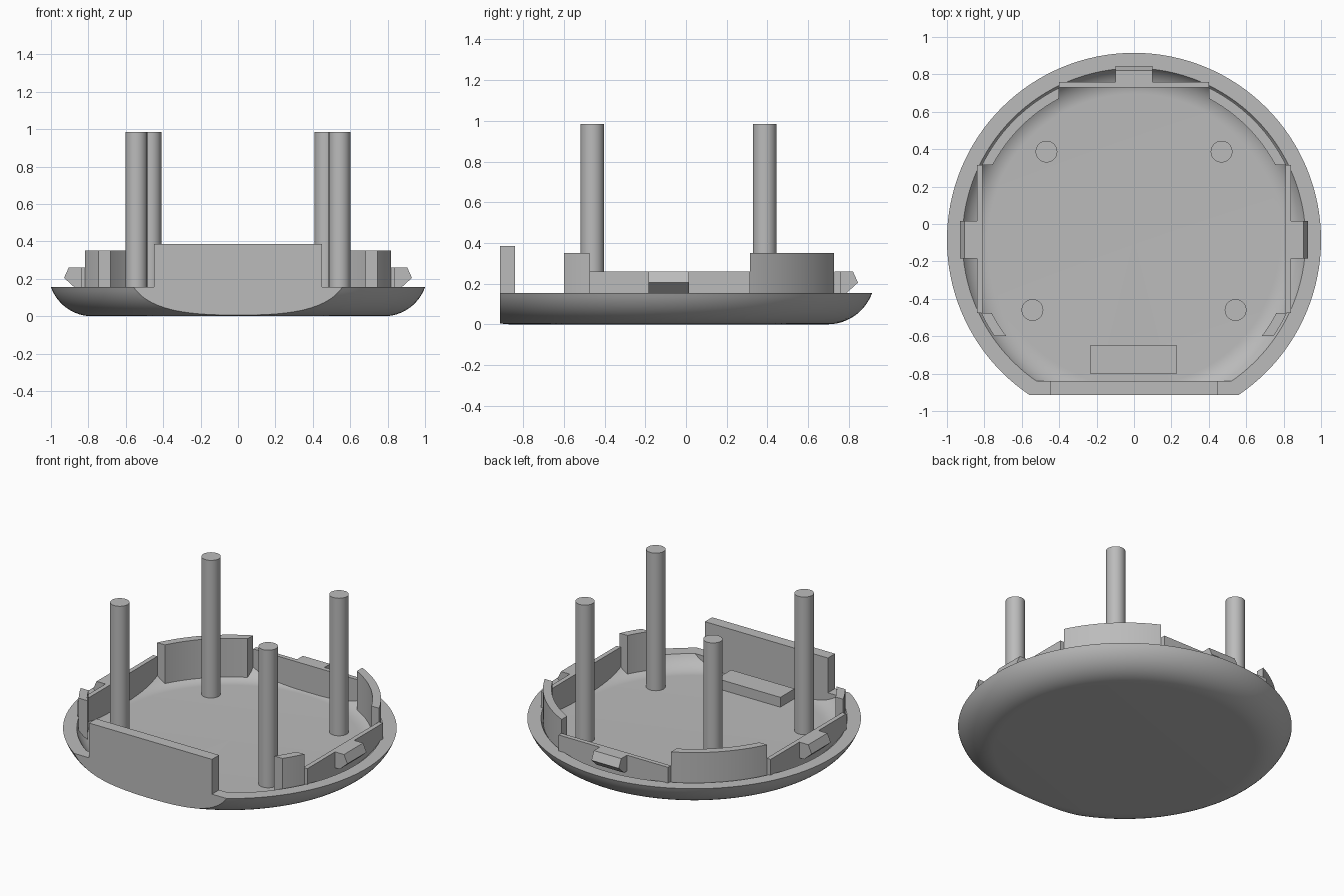
import bpy, bmesh, math
from mathutils import Vector, Matrix

cube = bpy.data.objects.get("Cube")
if cube:
    bpy.data.objects.remove(cube, do_unlink=True)

CY = -0.085          # centre of the round body
RIM = 0.155          # rim height
FLOOR = 0.075        # shell thickness
ARC_R = 0.78         # where the rounded edge starts
ARC = 0.2336         # radius of the rounded edge

grey = bpy.data.materials.new("light grey plastic")
grey.use_nodes = True
colour = (0.5, 0.5, 0.5, 1)
grey.diffuse_color = colour
grey.node_tree.nodes["Principled BSDF"].inputs["Base Color"].default_value = colour


def finish(bm, name, smooth=False):
    bmesh.ops.recalc_face_normals(bm, faces=bm.faces)
    mesh = bpy.data.meshes.new(name)
    bm.to_mesh(mesh)
    bm.free()
    mesh.materials.append(grey)
    ob = bpy.data.objects.new(name, mesh)
    bpy.context.collection.objects.link(ob)
    if smooth:
        shade(ob)
    return ob


def shade(ob):
    bpy.ops.object.select_all(action='DESELECT')
    ob.select_set(True)
    bpy.context.view_layer.objects.active = ob
    bpy.ops.object.shade_smooth_by_angle(angle=math.radians(30))


def lathe(profile, closed=False, steps=128):
    """Spin an (r, z) profile round the body's centre."""
    bm = bmesh.new()
    vs = [bm.verts.new((r, CY, z)) for r, z in profile]
    es = [bm.edges.new(p) for p in zip(vs, vs[1:])]
    if closed:
        es.append(bm.edges.new((vs[-1], vs[0])))
    bmesh.ops.spin(bm, geom=vs + es, cent=(0, CY, 0), axis=(0, 0, 1),
                   angle=math.tau, steps=steps)
    bmesh.ops.remove_doubles(bm, verts=bm.verts, dist=1e-5)
    return bm


def keep(bm, point, normal):
    """Cut by a plane, keep the side the normal points to, and cap it."""
    bmesh.ops.bisect_plane(bm, geom=bm.verts[:] + bm.edges[:] + bm.faces[:],
                           plane_co=point, plane_no=normal, clear_inner=True)
    bmesh.ops.holes_fill(bm, edges=[e for e in bm.edges if e.is_boundary], sides=0)


def box(name, x0, x1, y0, y1, z0, z1):
    bm = bmesh.new()
    bmesh.ops.create_cube(bm, size=1)
    bmesh.ops.scale(bm, vec=(x1 - x0, y1 - y0, z1 - z0), verts=bm.verts)
    bmesh.ops.translate(bm, vec=((x0 + x1) / 2, (y0 + y1) / 2, (z0 + z1) / 2), verts=bm.verts)
    return finish(bm, name)


def edge_arc(radius, n=12):
    """Rounded edge from the flat bottom up to the rim."""
    end = math.acos((ARC - RIM) / radius)
    return [(ARC_R + radius * math.sin(end * i / n), ARC - radius * math.cos(end * i / n))
            for i in range(n + 1)]


# Dish: rounded shell with a flat front, hollowed by a matching bowl
bm = lathe([(0, 0)] + edge_arc(ARC) + [(0, RIM)])
keep(bm, (0, -0.915, 0), (0, 1, 0))
dish = finish(bm, "dish")

inner = edge_arc(ARC - FLOOR)
bm = lathe([(0, FLOOR)] + inner + [(inner[-1][0], 0.3), (0, 0.3)])
keep(bm, (0, -0.84, 0), (0, 1, 0))
cutter = finish(bm, "bowl_cutter")
cutter.hide_render = True

mod = dish.modifiers.new("hollow", 'BOOLEAN')
mod.operation = 'DIFFERENCE'
mod.solver = 'EXACT'
mod.object = cutter
bpy.context.view_layer.objects.active = dish
bpy.ops.object.modifier_apply(modifier=mod.name)
bpy.data.objects.remove(cutter, do_unlink=True)
shade(dish)

# Front wall and floor block
box("front_wall", -0.45, 0.45, -0.915, -0.84, RIM, 0.385)
box("floor_block", -0.235, 0.23, -0.8, -0.65, FLOOR - 0.01, 0.14)

# Tall curved walls and low straight walls
ring = [(0.855, 0.09), (0.906, 0.13), (0.906, 0.35), (0.855, 0.35)]
for side, word in ((1, "left"), (-1, "right")):
    bm = lathe(ring, closed=True)
    keep(bm, (0.4 * side, 0, 0), (side, 0, 0))
    keep(bm, (0, 0.315, 0), (0, 1, 0))
    finish(bm, word + "_back_curved_wall", True)

    bm = lathe(ring, closed=True)
    keep(bm, (0.3 * side, 0, 0), (side, 0, 0))
    keep(bm, (0, -0.6, 0), (0, 1, 0))
    keep(bm, (0, -0.475, 0), (0, -1, 0))
    finish(bm, word + "_front_curved_wall", True)

    xs = sorted((0.81 * side, 0.84 * side))
    box(word + "_low_wall", *xs, -0.475, 0.315, 0.08, 0.26)
box("back_low_wall", -0.4, 0.4, 0.73, 0.76, 0.08, 0.26)

# Snap tabs on the low walls
tab = [(0.83, RIM), (0.875, RIM), (0.93, 0.205), (0.905, 0.26), (0.83, 0.26)]
for name, turn in (("left_tab", 0), ("back_tab", 90), ("right_tab", 180)):
    bm = bmesh.new()
    face = bm.faces.new([bm.verts.new((r, -0.1, z)) for r, z in tab])
    ext = bmesh.ops.extrude_face_region(bm, geom=[face])
    bmesh.ops.translate(bm, vec=(0, 0.2, 0),
                        verts=[v for v in ext["geom"] if isinstance(v, bmesh.types.BMVert)])
    bm.transform(Matrix.Translation((0, CY, 0)) @ Matrix.Rotation(math.radians(turn), 4, 'Z'))
    finish(bm, name)

# Four posts
for name, x, y in (("back", 0.468, 0.387), ("front", 0.543, -0.46)):
    for side, word in ((1, "left"), (-1, "right")):
        bm = bmesh.new()
        bmesh.ops.create_cone(bm, cap_ends=True, segments=40, radius1=0.058,
                              radius2=0.058, depth=0.925)
        bmesh.ops.translate(bm, vec=(x * side, y, 0.985 - 0.925 / 2), verts=bm.verts)
        finish(bm, f"{name}_{word}_post", True)
